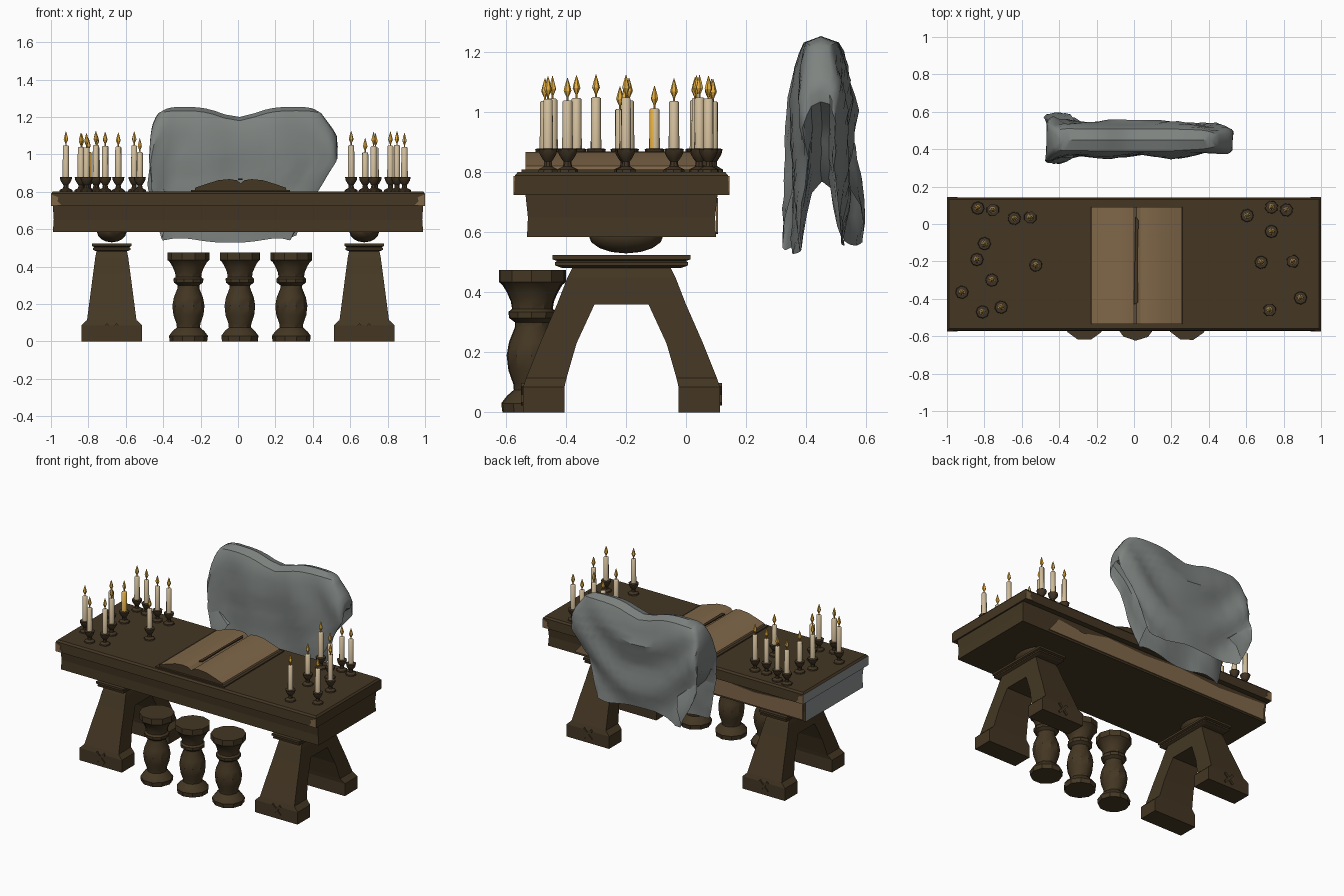
import bpy, bmesh, math, random
from mathutils import Matrix, Vector

random.seed(4)
if "Cube" in bpy.data.objects:
    bpy.data.objects.remove(bpy.data.objects["Cube"])


def material(name, rgb):
    m = bpy.data.materials.new(name)
    m.use_nodes = True
    m.diffuse_color = (*rgb, 1)
    bsdf = m.node_tree.nodes["Principled BSDF"]
    bsdf.inputs["Base Color"].default_value = (*rgb, 1)
    bsdf.inputs["Roughness"].default_value = 0.8
    return m


WOOD = material("dark wood", (0.058, 0.038, 0.017))
METAL = material("aged metal", (0.054, 0.035, 0.017))
TAN = material("tan paper and bare wood", (0.215, 0.135, 0.066))
WAX = material("cream wax", (0.63, 0.5, 0.32))
FLAME = material("amber flame", (0.8, 0.43, 0.05))
CLOTH = material("grey cloth", (0.208, 0.228, 0.217))
BLEACHED = material("bleached grey wood", (0.27, 0.285, 0.29))


def finish(name, bm, mats, smooth=0, loc=(0, 0, 0)):
    bmesh.ops.recalc_face_normals(bm, faces=bm.faces)
    me = bpy.data.meshes.new(name)
    bm.to_mesh(me)
    bm.free()
    for m in mats:
        me.materials.append(m)
    ob = bpy.data.objects.new(name, me)
    ob.location = loc
    bpy.context.collection.objects.link(ob)
    if smooth:
        bpy.ops.object.select_all(action="DESELECT")
        ob.select_set(True)
        bpy.context.view_layer.objects.active = ob
        bpy.ops.object.shade_smooth_by_angle(angle=math.radians(smooth))
    return ob


def skin(bm, rings, caps=True):
    """Join rings of points with quads."""
    loops = [[bm.verts.new(p) for p in r] for r in rings]
    n = len(loops[0])
    for a, b in zip(loops, loops[1:]):
        for i in range(n):
            j = (i + 1) % n
            bm.faces.new((a[i], a[j], b[j], b[i]))
    if caps:
        bm.faces.new(loops[0][::-1])
        bm.faces.new(loops[-1])


def box_ring(x0, x1, y0, y1, z):
    return [(x0, y0, z), (x1, y0, z), (x1, y1, z), (x0, y1, z)]


def lathe(bm, profile, sides, x=0, y=0, turn=0):
    skin(bm, [[(x + r * math.cos(turn + math.tau * i / sides),
                y + r * math.sin(turn + math.tau * i / sides), z)
               for i in range(sides)] for r, z in profile])


# Table: apron below an overhanging slab, one end bleached grey
bm = bmesh.new()
MID = -0.215
skin(bm, [box_ring(-hx, hx, MID - hy, MID + hy, z) for hx, hy, z in (
    (0.99, 0.315, 0.585), (0.985, 0.312, 0.65), (0.99, 0.32, 0.725),
    (1.0, 0.358, 0.725), (1.0, 0.355, 0.79), (0.99, 0.345, 0.802))])
bm.normal_update()
for f in bm.faces:
    c = f.calc_center_median()
    f.material_index = int(c.x < -0.95 and abs(f.normal.x) > 0.9)
finish("table", bm, [WOOD, BLEACHED])

# Worn bare wood along the back apron and on the slab corners
bm = bmesh.new()
outline = [(0.78, 0.6), (0.7, 0.7), (0.5, 0.675), (0.3, 0.715), (0, 0.7),
           (-0.3, 0.715), (-0.6, 0.69), (-0.97, 0.71), (-0.97, 0.595)]
skin(bm, [[(x, y, z) for x, z in outline] for y in (0.1, 0.107)])
chip = [(0, 0.725), (0.055, 0.73), (0.035, 0.75), (0.04, 0.77), (0, 0.788)]
for sx in (-1, 1):
    for y in (MID - 0.36, MID + 0.354):
        skin(bm, [[(sx * (1 - d), y + o, z) for d, z in chip] for o in (0, 0.006)])
finish("worn_patches", bm, [TAN])

# Trestles: two splayed legs under a moulded cap, with a round boss above
for side, cx in (("right", -0.675), ("left", 0.675)):
    bm = bmesh.new()
    for s in (-1, 1):
        rings = []
        for outer, inner, z, hw in (
                (0.328, 0.19, 0, 0.163), (0.328, 0.19, 0.085, 0.163),
                (0.318, 0.183, 0.115, 0.132), (0.272, 0.15, 0.23, 0.117),
                (0.215, 0.09, 0.36, 0.1), (0.215, 0, 0.36, 0.1),
                (0.18, 0, 0.45, 0.088), (0.16, 0, 0.49, 0.08)):
            rings.append(box_ring(cx - hw, cx + hw, MID + s * outer, MID + s * inner, z))
        skin(bm, rings)
        # Crossed carving on the foot
        for t in (-1, 1):
            mat = (Matrix.Translation((cx, MID + s * 0.328, 0.06))
                   @ Matrix.Rotation(t * 0.8, 4, "Y")
                   @ Matrix.Diagonal((0.09, 0.014, 0.016, 1)))
            bmesh.ops.create_cube(bm, size=1, matrix=mat)
    finish(side + "_trestle", bm, [WOOD])

    bm = bmesh.new()
    skin(bm, [box_ring(cx - hw, cx + hw, MID - hy, MID + hy, z) for hw, hy, z in (
        (0.082, 0.2, 0.482), (0.1, 0.222, 0.49), (0.1, 0.222, 0.5),
        (0.094, 0.215, 0.505), (0.105, 0.23, 0.51), (0.105, 0.23, 0.524))])
    finish(side + "_trestle_cap", bm, [WOOD])

    bm = bmesh.new()
    bmesh.ops.create_uvsphere(bm, u_segments=16, v_segments=8, radius=1,
                              matrix=Matrix.Translation((cx, -0.2, 0.59))
                              @ Matrix.Diagonal((0.08, 0.125, 0.06, 1)))
    finish(side + "_boss", bm, [WOOD], 40)

# Turned stools in front
stool = [(0.1, 0), (0.104, 0.03), (0.085, 0.055), (0.062, 0.075), (0.064, 0.095),
         (0.08, 0.14), (0.086, 0.19), (0.078, 0.235), (0.058, 0.285), (0.058, 0.3),
         (0.078, 0.315), (0.08, 0.335), (0.068, 0.345), (0.072, 0.37), (0.085, 0.4),
         (0.1, 0.425), (0.112, 0.435), (0.112, 0.475)]
for i, x in enumerate((-0.265, 0.01, 0.285)):
    bm = bmesh.new()
    lathe(bm, stool, 10, turn=0.3 * i)
    finish("stool_%d" % (i + 1), bm, [WOOD], 35, (x, -0.512, 0))

# Open book: cover, arched page blocks, ribbon
bm = bmesh.new()
skin(bm, [box_ring(-0.25, 0.278, -0.548, 0.107, z) for z in (0.8, 0.81)])
finish("book_cover", bm, [WOOD])

bm = bmesh.new()
arch = [(0.245, 0.808), (0.242, 0.822), (0.19, 0.84), (0.12, 0.862), (0.06, 0.868),
        (0.02, 0.862), (0, 0.845)]
section = [(-x, z) for x, z in arch] + [(x, z) for x, z in arch[-2::-1]]
skin(bm, [[(0.014 + x, y, z) for x, z in section] for y in (-0.535, 0.092)])
bm.normal_update()
for f in bm.faces:
    f.material_index = int(abs(f.normal.y) > 0.9)
finish("book_pages", bm, [TAN, WOOD], 30)

bm = bmesh.new()
ribbon = [(0.0, -0.43), (0.022, -0.42), (0.018, -0.2), (0.024, 0.02),
          (0.008, 0.04), (0.004, -0.2)]
skin(bm, [[(x, y, z) for x, y in ribbon] for z in (0.863, 0.87)])
finish("book_ribbon", bm, [WOOD])

# Candles: holder, wax and flame
spots = [(-0.835, 0.085), (-0.755, 0.075), (-0.64, 0.03), (-0.555, 0.035),
         (-0.8, -0.105), (-0.84, -0.19), (-0.525, -0.22), (-0.76, -0.3),
         (-0.92, -0.365), (-0.81, -0.47), (-0.71, -0.445), (0.605, 0.045),
         (0.735, 0.09), (0.815, 0.075), (0.735, -0.04), (0.68, -0.205),
         (0.85, -0.2), (0.89, -0.395), (0.725, -0.46)]
holder = [(0.036, 0.8), (0.034, 0.81), (0.015, 0.82), (0.013, 0.836), (0.02, 0.845),
          (0.03, 0.862), (0.033, 0.878), (0.022, 0.88)]
holders, wax, flames = bmesh.new(), bmesh.new(), bmesh.new()
for x, y in spots:
    turn = random.uniform(0, 3)
    top = random.uniform(1.035, 1.052) - 0.025 * ((x, y) in (spots[4], spots[6], spots[15]))
    lathe(holders, holder, 8, x, y, turn)
    lathe(wax, [(0.018, 0.87), (0.0165, top - 0.004), (0.012, top)], 8, x, y, turn)
    lathe(flames, [(0.003, top - 0.002), (0.004, top + 0.012), (0.013, top + 0.032),
                   (0.008, top + 0.052), (0.001, top + 0.075)], 6, x, y, turn)
# One candle carries an amber side
for f in wax.faces:
    d = f.calc_center_median() - Vector((*spots[4], 0))
    f.material_index = int(d.xy.length < 0.03 and d.x > 0.004 and d.y < 0)
finish("candle_holders", holders, [METAL], 40)
finish("candles", wax, [WAX, FLAME], 60)
finish("candle_flames", flames, [FLAME])

# Draped cloth: hollow sheath with a sagging ridge, creased folds and split end hems
shape = [(0, 0.39, 0.085, -0.045), (0.35, 0.485, 0.083, -0.03), (0.58, 0.54, 0.088, 0.03),
         (0.72, 0.515, 0.09, 0.03), (0.9, 0.46, 0.08, 0.01), (0.97, 0.435, 0.06, 0.01),
         (1, 0.41, 0, 0.01)]


def sample(t):
    for p, q in zip(shape, shape[1:]):
        if t <= q[0]:
            k = (t - p[0]) / (q[0] - p[0])
            return [a + (b - a) * k for a, b in zip(p, q)][1:]


def power(v, e):
    return math.copysign(abs(v) ** e, v)


def crease(v):
    """Sharp-edged wave."""
    return 2 / math.pi * math.asin(math.sin(v))


def cloth_point(ang, t):
    a, b, cx = sample(t)
    c, s = math.cos(ang), math.sin(ang)
    low = 1 - t
    x = cx + a * power(c, 0.75)
    # Panels spread apart towards one end
    y = 0.45 + power(s, 0.45) * (b + 0.18 * math.sqrt(low) * max(0, -c) ** 4)
    hem = 0.54 + 0.23 * abs(c) ** 24 + 0.035 * max(0, s) + 0.012 * math.sin(5 * ang)
    top = 1.255 - 0.055 * math.exp(-(x / 0.13) ** 2) - 0.02 * abs(c) ** 10
    z = hem + (top - hem) * t
    face = min(1, abs(s) * 2) * min(1, 4 * low)
    if s < 0:
        y += face * 0.016 * crease(17 * x * (0.7 + 0.5 * t) + 2 * t)
    else:
        y += face * 0.016 * crease(20 * (z - 1.6 * x * x))
    # Pinched end between the two hanging panels
    x -= 0.13 * low ** 1.5 * power(c, 1) * abs(c) ** 20
    x += 0.02 * math.sin(9 * t + 3 * ang) * abs(c) * low
    return Vector((x, y + min(1, 4 * low) * random.uniform(-0.004, 0.004), z))


bm = bmesh.new()
steps = [i / 14 for i in range(14)] + [0.97, 1]
skin(bm, [[cloth_point(math.tau * i / 56, t) for i in range(56)] for t in steps], caps=False)
bmesh.ops.remove_doubles(bm, verts=bm.verts, dist=0.0005)
finish("draped_cloth", bm, [CLOTH], 35)
